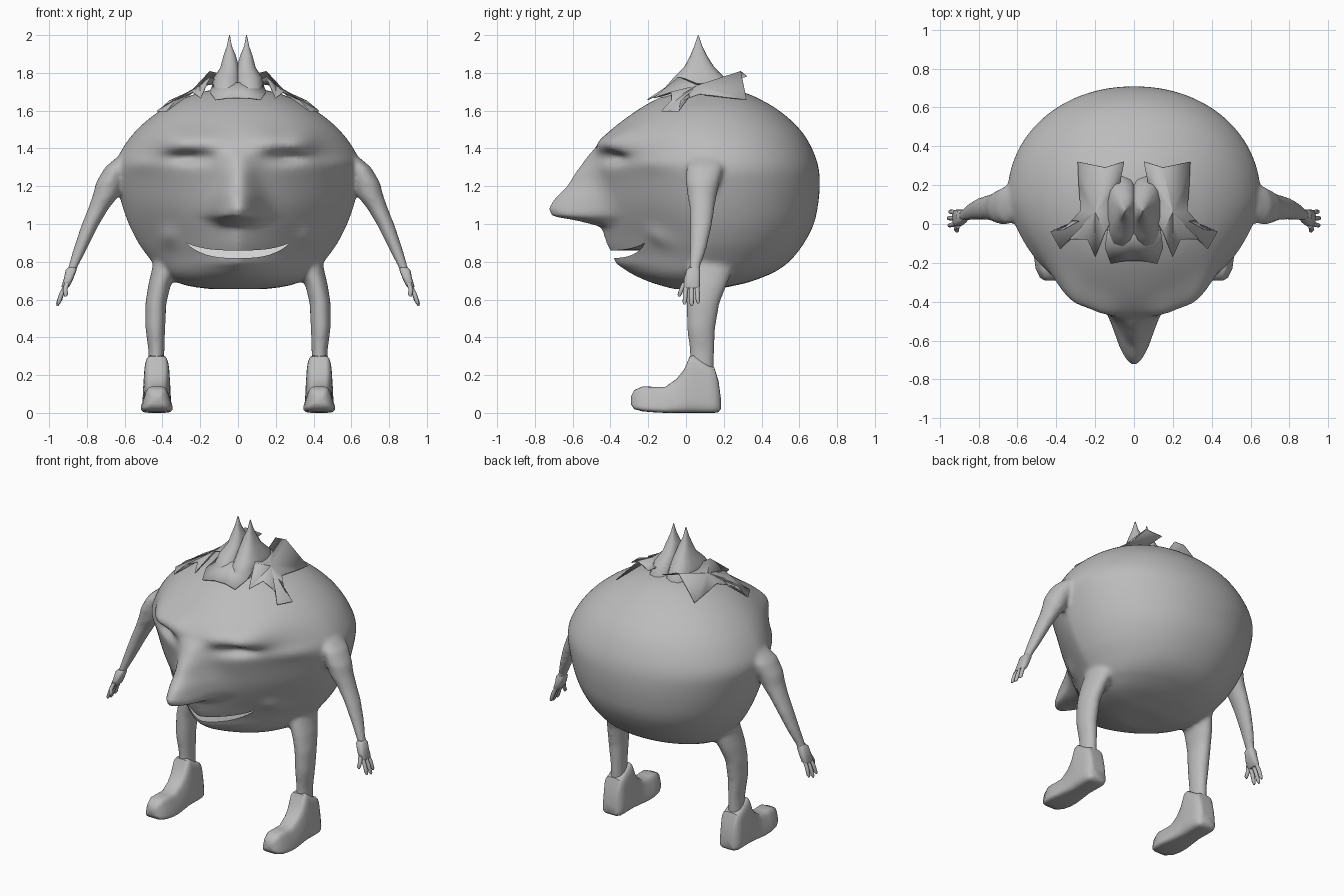
import bpy, bmesh, math
from mathutils import Vector

if "Cube" in bpy.data.objects:
    bpy.data.objects.remove(bpy.data.objects["Cube"])


def material(name, v):
    m = bpy.data.materials.new(name)
    m.diffuse_color = (v, v, v, 1)
    m.use_nodes = True
    m.node_tree.nodes["Principled BSDF"].inputs["Base Color"].default_value = m.diffuse_color
    return m


GREY = material("mid grey", 0.5)
PALE = material("pale grey", 0.8)


def finish(name, bm, mat=GREY, angle=40):
    bmesh.ops.recalc_face_normals(bm, faces=bm.faces)
    me = bpy.data.meshes.new(name)
    bm.to_mesh(me)
    bm.free()
    me.materials.append(mat)
    ob = bpy.data.objects.new(name, me)
    bpy.context.collection.objects.link(ob)
    smooth(ob, angle)
    return ob


def smooth(ob, angle):
    bpy.ops.object.select_all(action='DESELECT')
    ob.select_set(True)
    bpy.context.view_layer.objects.active = ob
    bpy.ops.object.shade_smooth_by_angle(angle=math.radians(angle))


def loft(bm, rings):
    rows = [[bm.verts.new(p) for p in r] for r in rings]
    n = len(rows[0])
    for a, b in zip(rows, rows[1:]):
        for i in range(n):
            j = (i + 1) % n
            bm.faces.new((a[i], a[j], b[j], b[i]))
    bm.faces.new(rows[0])
    bm.faces.new(rows[-1])


def spow(v, e):
    return math.copysign(abs(v) ** e, v)


def limb(bm, pts, s=1, n=16, p=2.0):
    """Loft horizontal rings given as (x, y, z, rx, ry)."""
    loft(bm, [[(s * (x + rx * spow(math.sin(a), 2 / p)), y + ry * spow(math.cos(a), 2 / p), z)
               for a in (2 * math.pi * i / n for i in range(n))]
              for x, y, z, rx, ry in pts])


def lerp(tab, z, k):
    if z <= tab[0][0]:
        return tab[0][k]
    for a, b in zip(tab, tab[1:]):
        if z <= b[0]:
            return a[k] + (b[k] - a[k]) * (z - a[0]) / (b[0] - a[0])
    return tab[-1][k]


# head-body sections: height, half width, back, front, front squareness
SECT = [(.655, .14, .16, -.06, 2), (.67, .27, .24, -.12, 2), (.70, .36, .38, -.22, 1.7),
        (.75, .42, .49, -.33, 1.45), (.81, .46, .56, -.37, 1.3), (.86, .505, .60, -.41, 1.25),
        (.92, .54, .64, -.43, 1.25), (1.0, .58, .68, -.455, 1.3), (1.1, .615, .70, -.47, 1.4),
        (1.2, .64, .71, -.48, 1.45), (1.3, .66, .705, -.50, 1.5), (1.4, .615, .67, -.49, 1.6),
        (1.5, .54, .61, -.40, 1.8), (1.6, .42, .50, -.265, 2), (1.66, .31, .40, -.165, 2),
        (1.70, .20, .31, -.08, 2), (1.72, .08, .20, .04, 2)]
# nose: height, projection, half width
NOSE = [(.985, 0, .09), (1.02, .13, .10), (1.04, .25, .115), (1.08, .265, .115), (1.14, .22, .11),
        (1.2, .15, .10), (1.25, .11, .09), (1.31, .06, .085), (1.4, 0, .08)]
# facial relief: x, z, spread x, spread z, projection
BUMPS = [(.17, 1.44, .10, .06, .04), (.33, 1.43, .10, .08, .07), (.27, 1.355, .11, .032, -.07),
         (.54, 1.32, .13, .04, .02), (.37, .93, .05, .05, .025), (0, .795, .18, .025, .015),
         (.08, 1.04, .03, .03, .03)]


def relief(x, z):
    d = 0
    x = abs(x)
    for cx, cz, sx, sz, amp in BUMPS:
        d += amp * math.exp(-((x - cx) / sx) ** 2 - ((z - cz) / sz) ** 2)
    return d + lerp(NOSE, z, 1) * math.exp(-(x / lerp(NOSE, z, 2)) ** 2.3)


bm = bmesh.new()
rings = []
NZ, NA = 110, 128
for i in range(NZ + 1):
    z = .655 + (1.72 - .655) * i / NZ
    h = min(.045, (z - .655) * .7, (1.72 - z) * .7)
    w, yb, yf, p = [sum(lerp(SECT, z + h * q / 4, k) for q in range(-4, 5)) / 9
                    for k in (1, 2, 3, 4)]
    yc = .13
    ring = []
    for j in range(NA):
        a = 2 * math.pi * j / NA
        s, c = math.sin(a), math.cos(a)
        if c > 0:
            x = w * spow(s, 2 / p)
            y = yc - (yc - yf) * c ** (2 / p)
            y -= relief(x, z) * min(1, c * 2)
        else:
            x = w * spow(s, 2 / 2.1)
            y = yc + (yb - yc) * (-c) ** (2 / 2.1)
        ring.append((x, y, z))
    rings.append(ring)
loft(bm, rings)
# arms and legs, fused with the body by remeshing
for s in (1, -1):
    limb(bm, [(.61, .11, 1.35, .035, .075), (.645, .10, 1.30, .06, .10), (.68, .088, 1.22, .072, .09),
              (.70, .085, 1.15, .07, .078), (.74, .085, 1.08, .055, .066), (.785, .08, .99, .046, .058),
              (.835, .065, .87, .036, .045), (.875, .045, .77, .026, .032), (.883, .043, .74, .022, .03)], s, 24)
    limb(bm, [(.36, .14, .84, .08, .12), (.39, .125, .75, .068, .12), (.415, .11, .68, .06, .108),
              (.435, .09, .58, .056, .088), (.438, .08, .45, .053, .076), (.432, .085, .33, .043, .066),
              (.432, .085, .2, .043, .062)], s, 24)
body = finish("head_body", bm)
m = body.modifiers.new("fuse", 'REMESH')
m.mode = 'VOXEL'
m.voxel_size = .012
m.use_smooth_shade = True
m = body.modifiers.new("soften", 'SMOOTH')
m.factor = .5
m.iterations = 12

# mouth opening, cut with a smile-shaped prism
xs = [-.275 + .55 * i / 16 for i in range(17)]
top = [(x, .86 + .04 * abs(x / .275) ** 3) for x in xs]
low = [(x, .82 + .077 * abs(x / .275) ** 3) for x in xs[1:-1]]
smile = top + low[::-1]
bm = bmesh.new()
loft(bm, [[(x, y, z) for x, z in smile] for y in (-.9, -.15)])
cutter = finish("mouth_cutter", bm)
cutter.hide_render = True
m = body.modifiers.new("mouth", 'BOOLEAN')
m.operation = 'DIFFERENCE'
m.solver = 'EXACT'
m.object = cutter
bpy.context.view_layer.update()
ev = body.evaluated_get(bpy.context.evaluated_depsgraph_get())
mesh = bpy.data.meshes.new_from_object(ev)
body.modifiers.clear()
body.data = mesh
mesh.materials.clear()
mesh.materials.append(GREY)
bpy.data.objects.remove(cutter)
smooth(body, 50)

# pale plate inside the mouth
bm = bmesh.new()
loft(bm, [[(x, y, z) for x, z in smile] for y in (-.157, -.149)])
finish("teeth", bm, PALE)

# shoe sections along y: y, bottom, top, half width at the sole, half width on top
SHOE = [(-.292, .045, .085, .03, .02), (-.275, .02, .12, .06, .04), (-.23, .008, .14, .085, .05),
        (-.17, .003, .138, .095, .05), (-.11, 0, .138, .092, .05), (-.05, 0, .18, .085, .052),
        (-.01, 0, .23, .082, .056), (.02, 0, .30, .08, .06), (.04, 0, .305, .08, .062),
        (.12, 0, .25, .08, .064), (.15, 0, .24, .078, .06), (.172, .004, .17, .066, .05),
        (.184, .02, .08, .045, .04)]
for s, side in ((1, "left"), (-1, "right")):
    bm = bmesh.new()
    rings = []
    for y, z0, z1, wb, wt in SHOE:
        ring = []
        for i in range(28):
            a = 2 * math.pi * i / 28
            v = spow(math.sin(a), .45)
            t = (v + 1) / 2
            w = wb + (wt - wb) * t
            ring.append((s * (.43 + w * spow(math.cos(a), .4)), y, z0 + (z1 - z0) * t))
        rings.append(ring)
    loft(bm, rings)
    finish(side + "_shoe", bm, angle=50)

    # hand: palm with cuff, three fingers and thumb
    bm = bmesh.new()
    limb(bm, [(.878, .042, .77, .02, .026), (.884, .038, .755, .029, .036), (.897, .032, .71, .025, .042),
              (.912, .03, .672, .022, .044), (.918, .03, .66, .014, .036)], s, 16, 3)
    for y, dy, z1, x1 in ((-.008, -.028, .615, .915), (.004, -.012, .575, .952),
                          (.03, .0, .567, .956), (.056, .008, .58, .948)):
        limb(bm, [(.905, y, .69, .013, .013), ((.915 + x1) / 2, y + dy * .6, (.69 + z1) / 2, .013, .0125),
                  (x1 - .004, y + dy * .9, z1 + .012, .012, .011), (x1, y + dy, z1, .005, .005)], s, 10)
    finish(side + "_hand", bm)

    # hair: upright spike
    bm = bmesh.new()
    limb(bm, [(.045, .065, 2.0, .002, .002), (.046, .065, 1.94, .014, .022), (.044, .067, 1.89, .034, .045),
              (.044, .07, 1.83, .05, .08), (.058, .07, 1.775, .072, .135), (.06, .06, 1.70, .085, .19),
              (.06, .06, 1.64, .085, .2)], s, 14, 2.6)
    finish(side + "_hair_spike", bm)


def fan(name, pts, centre):
    """Thin ragged sheet made of triangles around a centre."""
    bm = bmesh.new()
    c = bm.verts.new(centre)
    vs = [bm.verts.new(p) for p in pts]
    for i in range(len(vs)):
        bm.faces.new((c, vs[i], vs[(i + 1) % len(vs)]))
    ob = finish(name, bm, angle=30)
    ob.modifiers.new("thickness", 'SOLIDIFY').thickness = .006


# hair: ragged side flaps and front fringe
FLAP = [(.05, .32, 1.785), (.15, .29, 1.81), (.29, .32, 1.66), (.285, .2, 1.675), (.275, .07, 1.69),
        (.36, -.03, 1.65), (.43, -.04, 1.60), (.38, -.13, 1.60), (.33, -.075, 1.655), (.24, -.08, 1.70),
        (.20, -.17, 1.67), (.15, -.04, 1.78), (.09, .06, 1.75), (.07, .22, 1.76)]
for s, side in ((1, "left"), (-1, "right")):
    fan(side + "_hair_flap", [(s * x, y, z) for x, y, z in FLAP], (s * .2, .06, 1.735))
half = [(.13, .02, 1.75), (.15, -.12, 1.70), (.12, -.205, 1.66), (.04, -.19, 1.67)]
fan("hair_fringe", half + [(-x, y, z) for x, y, z in half[::-1]], (0, -.07, 1.75))
